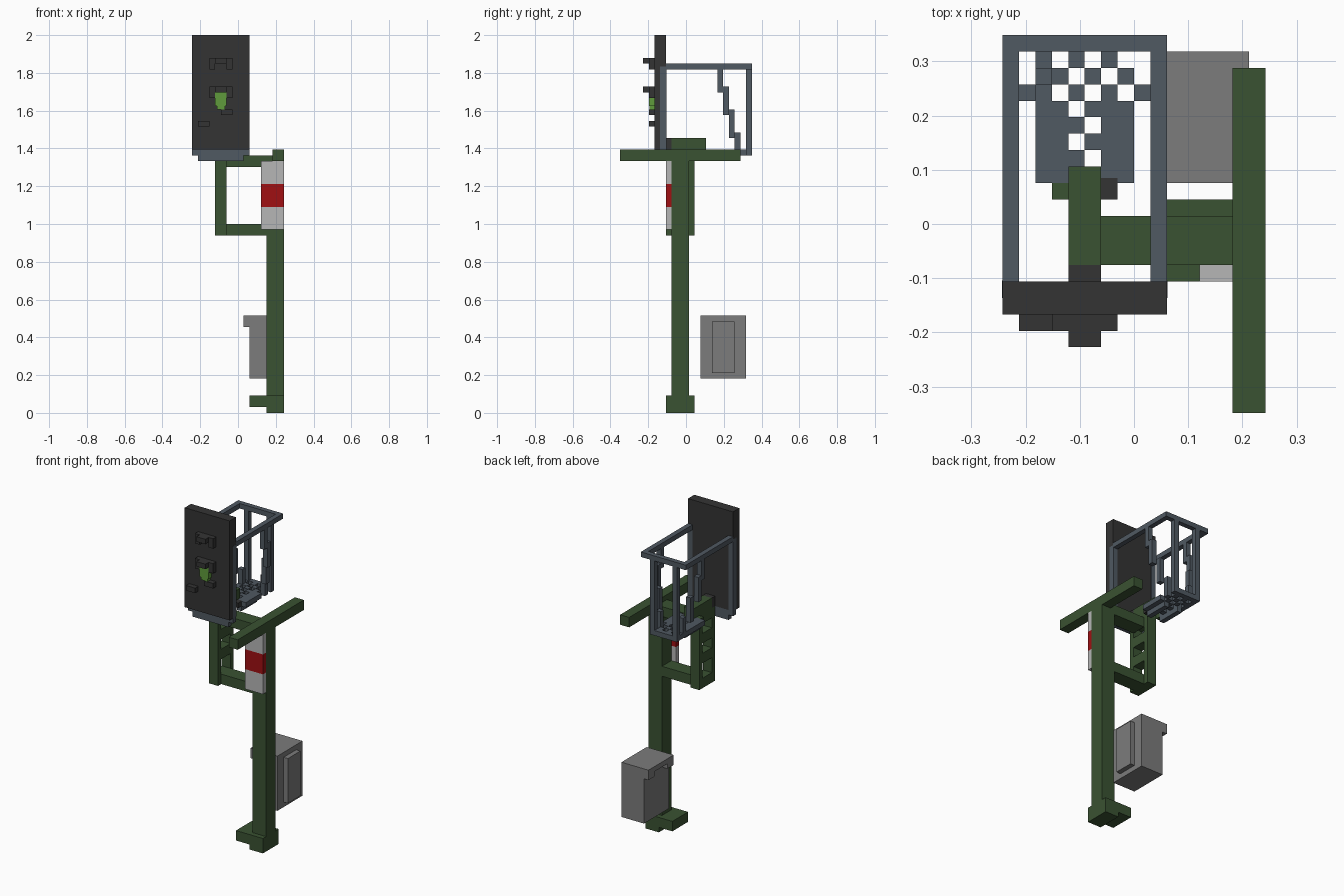
import bpy
import bmesh
from mathutils import Matrix, Vector

V = 2 / 66  # size of one block
if "Cube" in bpy.data.objects:
    bpy.data.objects.remove(bpy.data.objects["Cube"])


def material(name, r, g, b):
    m = bpy.data.materials.new(name)
    m.use_nodes = True
    m.diffuse_color = (r, g, b, 1)
    m.node_tree.nodes["Principled BSDF"].inputs["Base Color"].default_value = (r, g, b, 1)
    return m


green = material("dark green paint", .042, .085, .032)
dark = material("charcoal", .034, .034, .034)
slate = material("slate metal", .08, .1, .122)
grey = material("cabinet grey", .2, .2, .2)
white = material("plate white", .47, .47, .47)
red = material("plate red", .35, .005, .006)
lime = material("lamp green", .115, .33, .045)


def blocks(name, mat, *boxes):
    """One object from boxes given as x, y, z ranges in block units."""
    bm = bmesh.new()
    for xs, ys, zs in boxes:
        lo, hi = (Vector(c) * V for c in zip(xs, ys, zs))
        size = Matrix.Diagonal((*(hi - lo), 1))
        bmesh.ops.create_cube(bm, size=1, matrix=Matrix.Translation((lo + hi) / 2) @ size)
    mesh = bpy.data.meshes.new(name)
    bm.to_mesh(mesh)
    bm.free()
    mesh.materials.append(mat)
    ob = bpy.data.objects.new(name, mesh)
    bpy.context.collection.objects.link(ob)
    return ob


def both(box):
    """A box and its mirror image across the cage's middle, x = -3."""
    (a, b), ys, zs = box
    return [box, ((-6 - b, -6 - a), ys, zs)]


# Post, foot and top arm
blocks("main_post", green, ((5, 8), (-2.5, .5), (0, 45)))
blocks("foot", green, ((5, 8), (-3.5, 1.5), (0, 3)), ((2, 5), (-3.5, 1.5), (1, 3)))
blocks("top_arm", green, ((6, 8), (-11.5, 9.5), (44, 46)))

# Side frame carrying the signal
blocks("upper_strut", green, ((-2, 6), (-2.5, .5), (43, 45)))
blocks("lower_strut", green, ((-2, 5), (-2.5, .5), (31, 33)))
rungs = [((-4, -2), (-2.5, .5), (z, z + 2)) for z in (31, 36, 40, 44)]
blocks("ladder_frame", green, ((-4, -2), (-3.5, -2.5), (31, 46)),
       ((-4, -2), (.5, 1.5), (31, 46)), *rungs)
blocks("cage_bracket", green, ((-4, -2), (-2.5, 3.5), (46, 48)),
       ((-5, -4), (1.5, 2.5), (45, 46)))
blocks("board_connector", dark, ((-4, -2), (-3.5, -2.5), (46, 48)),
       ((-2, -1), (1.5, 2.8), (45, 46)))

# Striped marker plate
for name, mat, z0, z1 in (("plate_bottom", white, 32, 36), ("plate_band", red, 36, 40),
                          ("plate_top", white, 40, 44)):
    blocks(name, mat, ((4, 8), (-3.5, -2.5), (z0, z1)))

# Equipment cabinet
blocks("cabinet", grey, ((2, 7), (2.5, 10.5), (6, 17)))
blocks("cabinet_door", grey, ((7, 7.95), (4.5, 8.5), (7, 16)))
blocks("cabinet_eave", grey, ((1, 2), (2.5, 10.5), (16, 17)),
       ((1, 2), (2.5, 4.5), (15, 16)), ((1, 2), (8.5, 10.5), (15, 16)))

# Signal board with hoods and lamp
blocks("signal_board", dark, ((-8, 2), (-5.5, -3.5), (46, 66)))
for name, z in (("upper_hood", 60), ("lower_hood", 55)):
    blocks(name, dark, ((-4, -2), (-7.5, -5.5), (z + 1, z + 2)),
           *both(((-2, -1), (-6.5, -5.5), (z, z + 2))))
blocks("lamp", lime, ((-4, -2), (-6.5, -5.5), (53.6, 56)),
       ((-3.7, -2.3), (-6.4, -5.5), (53, 53.6)))
blocks("small_fittings", dark, ((-3, -1), (-6.5, -5.5), (52, 53)),
       ((-7, -5), (-6.5, -5.5), (50, 51)))

# Cage rails and posts
blocks("cage_rails", slate, ((-7, 1), (10.5, 11.5), (60, 61)),
       *both(((1, 2), (-3.5, 11.5), (60, 61))))
blocks("cage_back_posts", slate, *both(((-1, 0), (10.5, 11.5), (45, 60))))
blocks("cage_front_frame", slate, *both(((1, 2.03), (-4.5, -3.45), (46, 60.5))),
       ((-8, 2), (-4.5, -3.5), (45, 46)), ((-7, 1), (-4.5, -3.5), (44, 45)))

# Stepped braces from the rails down to the platform
braces = []
for x, y, z0, z1 in ((1, 5.5, 56, 60), (1, 6.5, 52, 57), (0, 7.5, 48, 53), (-1, 8.5, 45, 49)):
    braces += both(((x, x + 1), (y, y + 1), (z0, z1)))
blocks("cage_braces", slate, *braces)

# Grated platform: solid sides with a chequered middle and rear
cells = []
for j in range(8):
    for i in range(6):
        solid_side = j < 5 and i not in (2, 3)
        if solid_side or (i + j) % 2:
            cells.append(((i - 6, i - 5), (j + 2.5, j + 3.5), (45, 46)))
blocks("platform_grating", slate, *cells)
blocks("platform_back_edge", slate, ((-6, 0), (10.5, 11.5), (45, 46)))
blocks("platform_side_bars", slate, *both(((-2, -1), (2.5, 7.5), (44, 45))))
